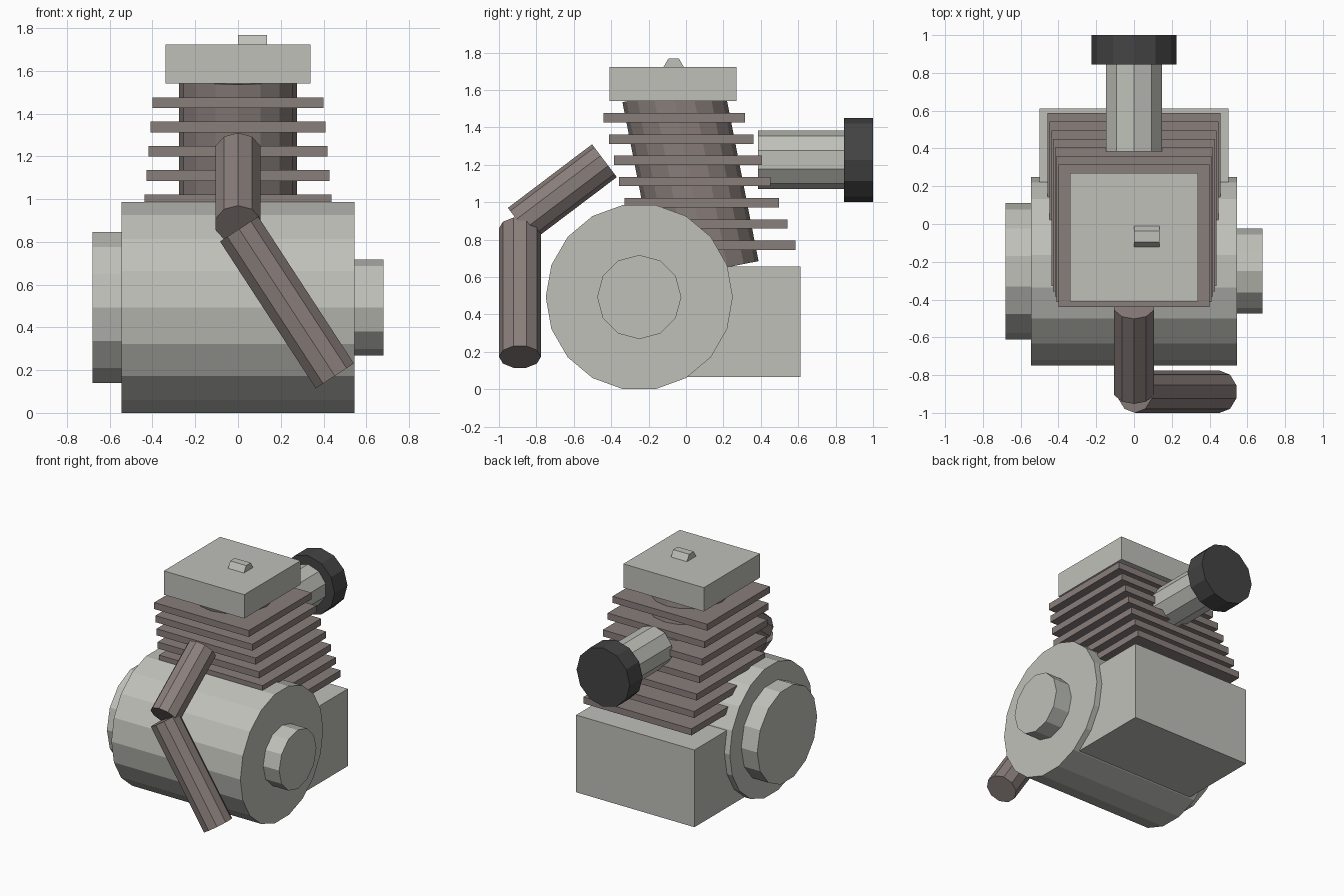
import bpy, bmesh, math
from mathutils import Vector

if "Cube" in bpy.data.objects:
    bpy.data.objects.remove(bpy.data.objects["Cube"])


def material(name, rgb):
    m = bpy.data.materials.new(name)
    m.use_nodes = True
    m.diffuse_color = (*rgb, 1)
    bsdf = m.node_tree.nodes["Principled BSDF"]
    bsdf.inputs["Base Color"].default_value = (*rgb, 1)
    bsdf.inputs["Roughness"].default_value = 0.7
    return m


alloy = material("light_grey_alloy", (0.52, 0.53, 0.485))
iron = material("brown_grey_iron", (0.25, 0.21, 0.197))
rubber = material("black_rubber", (0.058, 0.058, 0.058))


def finish(name, bm, mat):
    bmesh.ops.recalc_face_normals(bm, faces=bm.faces)
    mesh = bpy.data.meshes.new(name)
    bm.to_mesh(mesh)
    bm.free()
    mesh.materials.append(mat)
    obj = bpy.data.objects.new(name, mesh)
    bpy.context.scene.collection.objects.link(obj)
    return obj


def box(name, low, high, mat):
    bm = bmesh.new()
    bmesh.ops.create_cube(bm, size=1)
    for v in bm.verts:
        v.co = [l + (c + 0.5) * (h - l) for c, l, h in zip(v.co, low, high)]
    return finish(name, bm, mat)


def rod(name, start, end, radius, sides, toward, mat):
    """Prism from start to end; one corner points along 'toward'."""
    start, end = Vector(start), Vector(end)
    axis = (end - start).normalized()
    u = Vector(toward)
    u = (u - axis * u.dot(axis)).normalized()
    w = axis.cross(u)
    bm = bmesh.new()
    rings = []
    for centre in (start, end):
        ring = []
        for i in range(sides):
            a = math.tau * i / sides
            ring.append(bm.verts.new(centre + radius * (u * math.cos(a) + w * math.sin(a))))
        bm.faces.new(ring)
        rings.append(ring)
    lower, upper = rings
    for i in range(sides):
        j = (i + 1) % sides
        bm.faces.new((lower[i], lower[j], upper[j], upper[i]))
    return finish(name, bm, mat)


Y, Z = (0, 1, 0), (0, 0, 1)

# Crankcase with its end cover and shaft hub
cy, cz = -0.25, 0.493
rod("crankcase", (-0.545, cy, cz), (0.545, cy, cz), 0.5, 18, Y, alloy)
rod("end_cover", (-0.68, cy, cz), (-0.53, cy, cz), 0.362, 14, Y, alloy)
rod("shaft_hub", (0.53, cy, cz), (0.68, cy, cz), 0.225, 12, Y, alloy)

# Gearbox behind the crankcase
box("gearbox", (-0.5, -0.1, 0.065), (0.5, 0.612, 0.655), alloy)

# Leaning barrel and its level cooling fins
rod("barrel", (0, 0.118, 0.632), (0, -0.07, 1.588), 0.275, 16, Y, iron)
for i in range(7):
    z = 1.451 - 0.1135 * i
    y = -0.0625 + 0.0365 * i
    hx, hy = 0.4 + 0.0095 * i, 0.378 + 0.0087 * i
    box(f"cooling_fin_{i + 1}", (-hx, y - hy, z - 0.025), (hx, y + hy, z + 0.025), iron)

# Cylinder head with a small lug on top
box("cylinder_head", (-0.34, -0.41, 1.54), (0.34, 0.27, 1.722), alloy)
rod("head_lug", (0, -0.066, 1.72), (0.135, -0.066, 1.72), 0.056, 6, Y, alloy)

# Intake tube and air filter
rod("intake_tube", (0, 0.385, 1.227), (0, 0.86, 1.227), 0.157, 10, Z, alloy)
rod("air_filter", (0, 0.845, 1.225), (0, 1, 1.225), 0.225, 12, Z, rubber)

# Exhaust in two straight lengths
rod("exhaust_upper", (0, -0.886, 0.882), (0, -0.436, 1.222), 0.11, 10, Z, iron)
rod("exhaust_lower", (0.005, -0.888, 0.86), (0.453, -0.888, 0.173), 0.112, 10, Y, iron)
